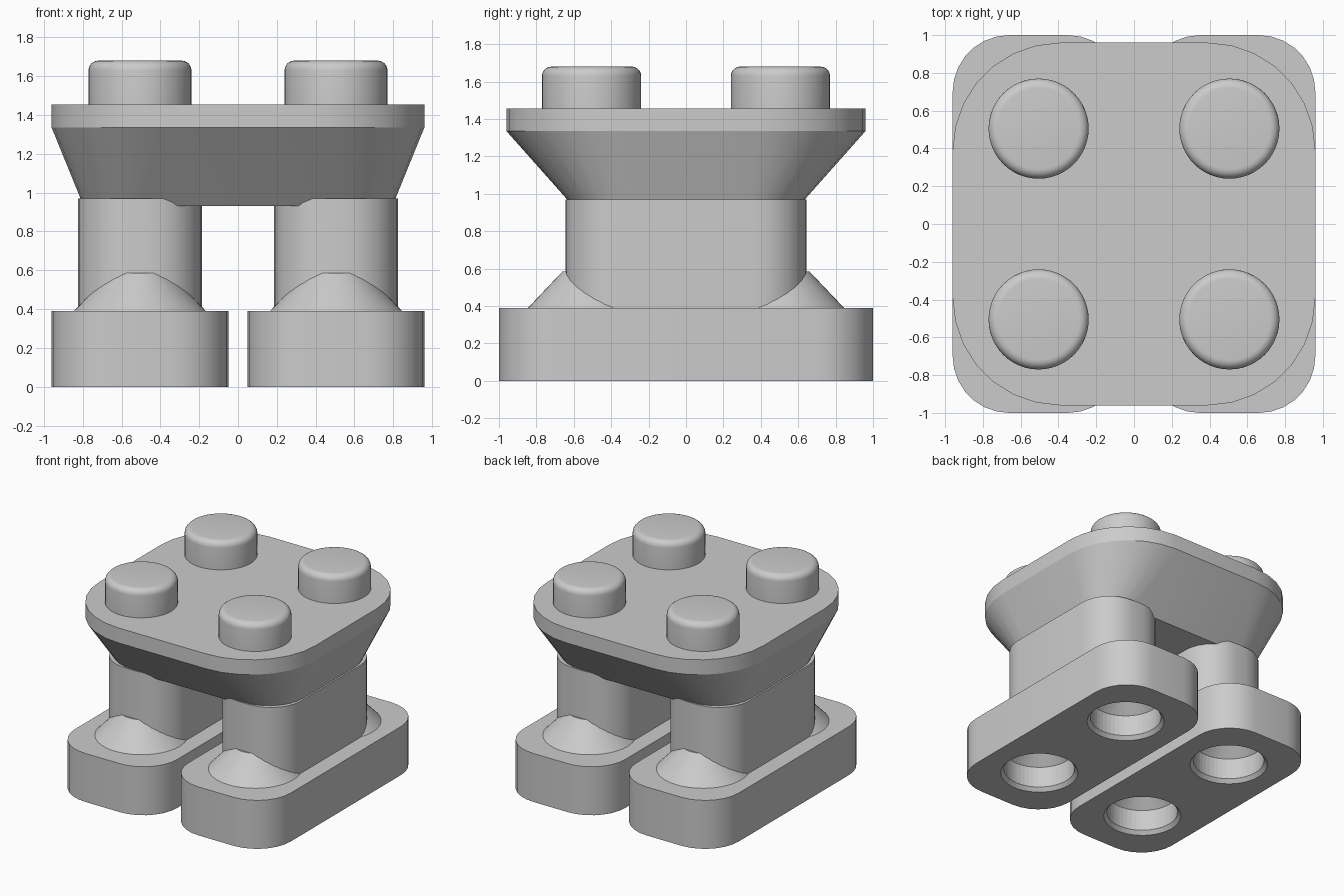
import bpy, bmesh
from math import cos, sin, pi, radians

cube = bpy.data.objects.get("Cube")
if cube:
    bpy.data.objects.remove(cube)

grey = bpy.data.materials.new("plain grey")
grey.use_nodes = True
grey.diffuse_color = (0.6, 0.6, 0.6, 1)
grey.node_tree.nodes["Principled BSDF"].inputs["Base Color"].default_value = (0.6, 0.6, 0.6, 1)

STUD = 0.505  # offset of studs, cones and sockets from the centre


def rounded_rect(hx, hy, r, cx=0, steps=7):
    """Outline of a rectangle with rounded corners, counter-clockwise."""
    points = []
    for k, (sx, sy) in enumerate([(1, 1), (-1, 1), (-1, -1), (1, -1)]):
        for i in range(steps + 1):
            a = (k + i / steps) * pi / 2
            points.append((cx + sx * (hx - r) + r * cos(a), sy * (hy - r) + r * sin(a)))
    return points


def circle(r, cx, cy, sides=48):
    return [(cx + r * cos(2 * pi * i / sides), cy + r * sin(2 * pi * i / sides))
            for i in range(sides)]


def loft(name, sections):
    """Solid through a stack of (outline, z) sections."""
    bm = bmesh.new()
    rings = [[bm.verts.new((x, y, z)) for x, y in outline] for outline, z in sections]
    for low, high in zip(rings, rings[1:]):
        for i in range(len(low)):
            j = (i + 1) % len(low)
            bm.faces.new((low[i], low[j], high[j], high[i]))
    bm.faces.new(rings[0][::-1])
    bm.faces.new(rings[-1])
    mesh = bpy.data.meshes.new(name)
    bm.to_mesh(mesh)
    bm.free()
    mesh.materials.append(grey)
    obj = bpy.data.objects.new(name, mesh)
    bpy.context.collection.objects.link(obj)
    return obj


def smooth(obj, angle=30):
    bpy.ops.object.select_all(action='DESELECT')
    obj.select_set(True)
    bpy.context.view_layer.objects.active = obj
    bpy.ops.object.shade_smooth_by_angle(angle=radians(angle))


def turned(name, profile, cx, cy):
    return loft(name, [(circle(r, cx, cy), z) for r, z in profile])


for side, sx in (("left", 1), ("right", -1)):
    # Foot slab with two sockets in its sole
    foot = loft(side + "_foot", [(rounded_rect(0.455, 1, 0.3, sx * STUD), z) for z in (0, 0.39)])
    # Leg
    leg = loft(side + "_leg", [(rounded_rect(0.32, 0.645, 0.27, sx * STUD), z) for z in (0.385, 0.97)])
    for end, sy in (("front", -1), ("back", 1)):
        cx, cy = sx * STUD, sy * STUD
        socket = turned(f"{side}_{end}_socket_cutter",
                        [(0.295, -0.01), (0.29, 0), (0.265, 0.03), (0.265, 0.2), (0.09, 0.37)], cx, cy)
        socket.hide_render = True
        socket.hide_set(True)
        cut = foot.modifiers.new(end + " socket", 'BOOLEAN')
        cut.operation = 'DIFFERENCE'
        cut.solver = 'EXACT'
        cut.object = socket
        # Ankle cone between foot and leg
        smooth(turned(f"{side}_{end}_ankle_cone", [(0.345, 0.385), (0.34, 0.39), (0.155, 0.585)], cx, cy))
        # Stud with a rounded top edge
        rim = [(0.215 + 0.05 * cos(a), 1.63 + 0.05 * sin(a)) for a in (i * pi / 12 for i in range(7))]
        smooth(turned(f"{side}_{end}_stud", [(0.265, 1.45)] + rim, cx, cy))
    smooth(foot)
    smooth(leg)

# Flared body and the plate on top of it
body = loft("flared_body", [
    (rounded_rect(0.795, 0.6, 0.28), 0.93),
    (rounded_rect(0.96, 0.96, 0.57), 1.335),
    (rounded_rect(0.96, 0.96, 0.57), 1.455)])
smooth(body, 20)
